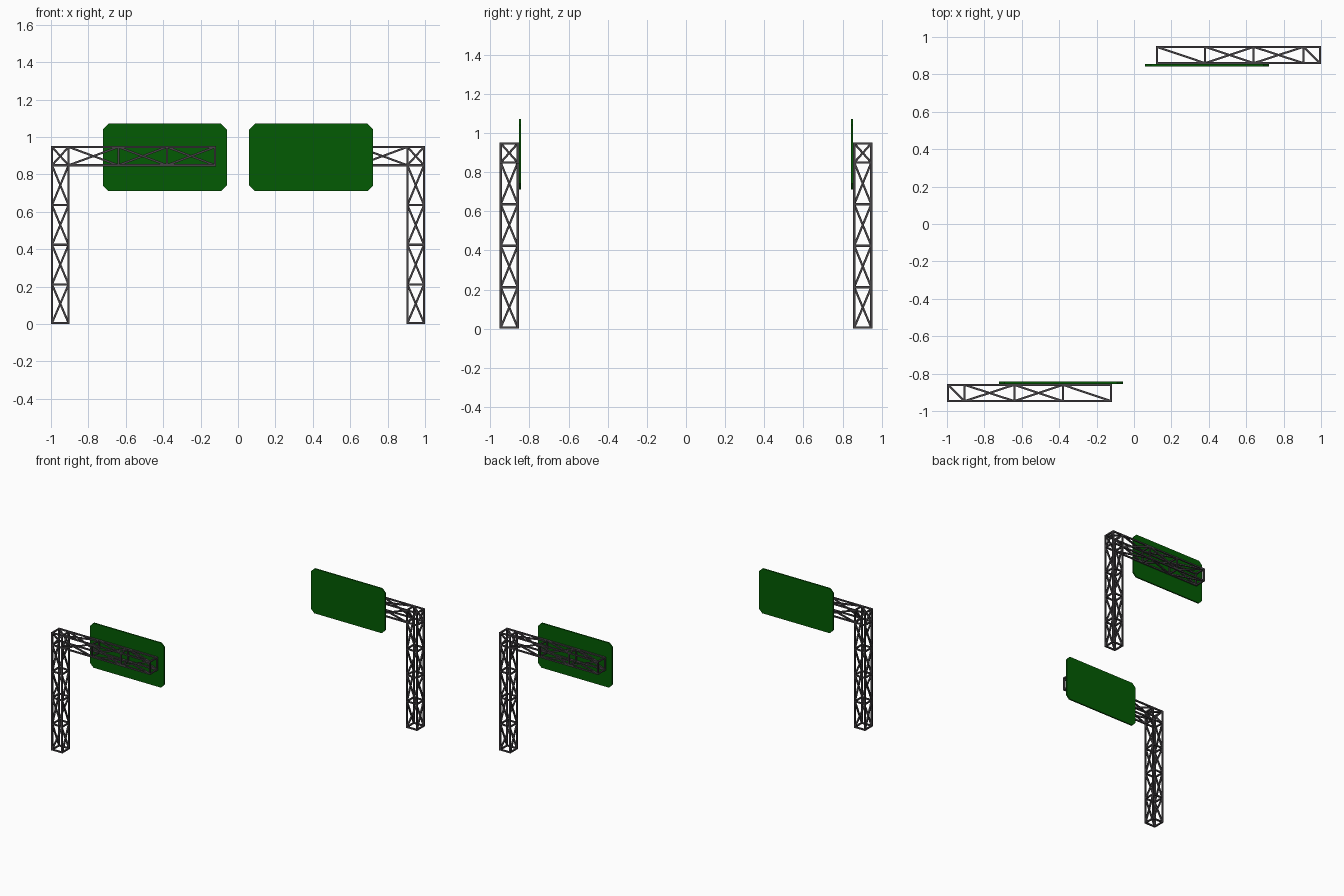
import bpy, bmesh, math
from mathutils import Vector, Matrix

if "Cube" in bpy.data.objects:
    bpy.data.objects.remove(bpy.data.objects["Cube"])


def material(name, rgb):
    m = bpy.data.materials.new(name)
    m.diffuse_color = (*rgb, 1)
    m.use_nodes = True
    m.node_tree.nodes["Principled BSDF"].inputs["Base Color"].default_value = m.diffuse_color
    return m


STEEL = material("dark steel", (0.06, 0.055, 0.06))
GREEN = material("sign green", (0.001, 0.105, 0.001))

CHORD, BRACE = 0.011, 0.011
X0, X1 = 0.906, 0.9945         # column chord centres
Y0, Y1 = 0.860, 0.947
LEVELS = [0.0055, 0.212, 0.424, 0.636, 0.849, 0.947]
STATIONS = [0.906, 0.64, 0.38, 0.1225]


def bar(bm, a, b, w, extend=0):
    """Square bar between two points, kept upright to the frame."""
    a, b = Vector(a), Vector(b)
    d = (b - a).normalized()
    ref = Vector((0, 1, 0)) if abs(d.y) < 0.001 else Vector((0, 0, 1))
    if abs(d.y) > 0.001 and abs(d.x) < 0.001:
        ref = Vector((1, 0, 0))
    u = d.cross(ref).normalized()
    v = d.cross(u)
    rot = Matrix((u, v, d)).transposed().to_4x4()
    size = Matrix.Diagonal((w, w, (b - a).length + extend, 1))
    bmesh.ops.create_cube(bm, size=1, matrix=Matrix.Translation((a + b) / 2) @ rot @ size)


def chords(bm, start, end):
    for p, q in zip(start, end):
        bar(bm, p, q, CHORD, CHORD)


def ring(bm, pts):
    for i in range(4):
        bar(bm, pts[i], pts[(i + 1) % 4], CHORD, CHORD)


def brace_bay(bm, lo, hi, flips):
    """One diagonal per side, leaning as given for each side."""
    for i in range(4):
        j = (i + 1) % 4
        if flips[i]:
            bar(bm, lo[j], hi[i], BRACE)
        else:
            bar(bm, lo[i], hi[j], BRACE)


def finish(bm, name, mat):
    bmesh.ops.recalc_face_normals(bm, faces=bm.faces)
    me = bpy.data.meshes.new(name)
    bm.to_mesh(me)
    bm.free()
    me.materials.append(mat)
    # The second gantry is the first one turned half round
    for side, angle in (("right", 0), ("left", math.pi)):
        ob = bpy.data.objects.new(f"{side}_{name}", me)
        ob.rotation_euler.z = angle
        bpy.context.collection.objects.link(ob)


# Lattice column
def col(z):
    return [(X0, Y0, z), (X1, Y0, z), (X1, Y1, z), (X0, Y1, z)]


bm = bmesh.new()
chords(bm, col(LEVELS[0]), col(LEVELS[-1]))
for z in LEVELS:
    ring(bm, col(z))
for k in range(len(LEVELS) - 1):
    brace_bay(bm, col(LEVELS[k]), col(LEVELS[k + 1]), [k % 2] * 4)
bar(bm, (X0, Y1, LEVELS[-1]), (X1, Y0, LEVELS[-1]), BRACE)   # cap diagonal
finish(bm, "column", STEEL)


# Lattice cantilever beam
def sec(x):
    a, b = LEVELS[-2], LEVELS[-1]
    return [(x, Y0, a), (x, Y1, a), (x, Y1, b), (x, Y0, b)]


bm = bmesh.new()
chords(bm, sec(STATIONS[0]), sec(STATIONS[-1]))
for x in STATIONS[1:]:
    ring(bm, sec(x))
for k in range(len(STATIONS) - 1):
    flips = [0, 0, 1, 0] if k == 2 else [k % 2] * 4   # tip bay: top matches bottom
    brace_bay(bm, sec(STATIONS[k]), sec(STATIONS[k + 1]), flips)
finish(bm, "beam", STEEL)

# Sign board with clipped corners
L, R, B, T, C = 0.06, 0.722, 0.711, 1.071, 0.03
outline = [(L + C, B), (R - C, B), (R, B + C), (R, T - C),
           (R - C, T), (L + C, T), (L, T - C), (L, B + C)]
bm = bmesh.new()
f = bm.faces.new([bm.verts.new((x, 0.843, z)) for x, z in outline])
ext = bmesh.ops.extrude_face_region(bm, geom=[f])
bmesh.ops.translate(bm, vec=(0, 0.0115, 0),
                    verts=[g for g in ext["geom"] if isinstance(g, bmesh.types.BMVert)])
finish(bm, "sign_board", GREEN)
